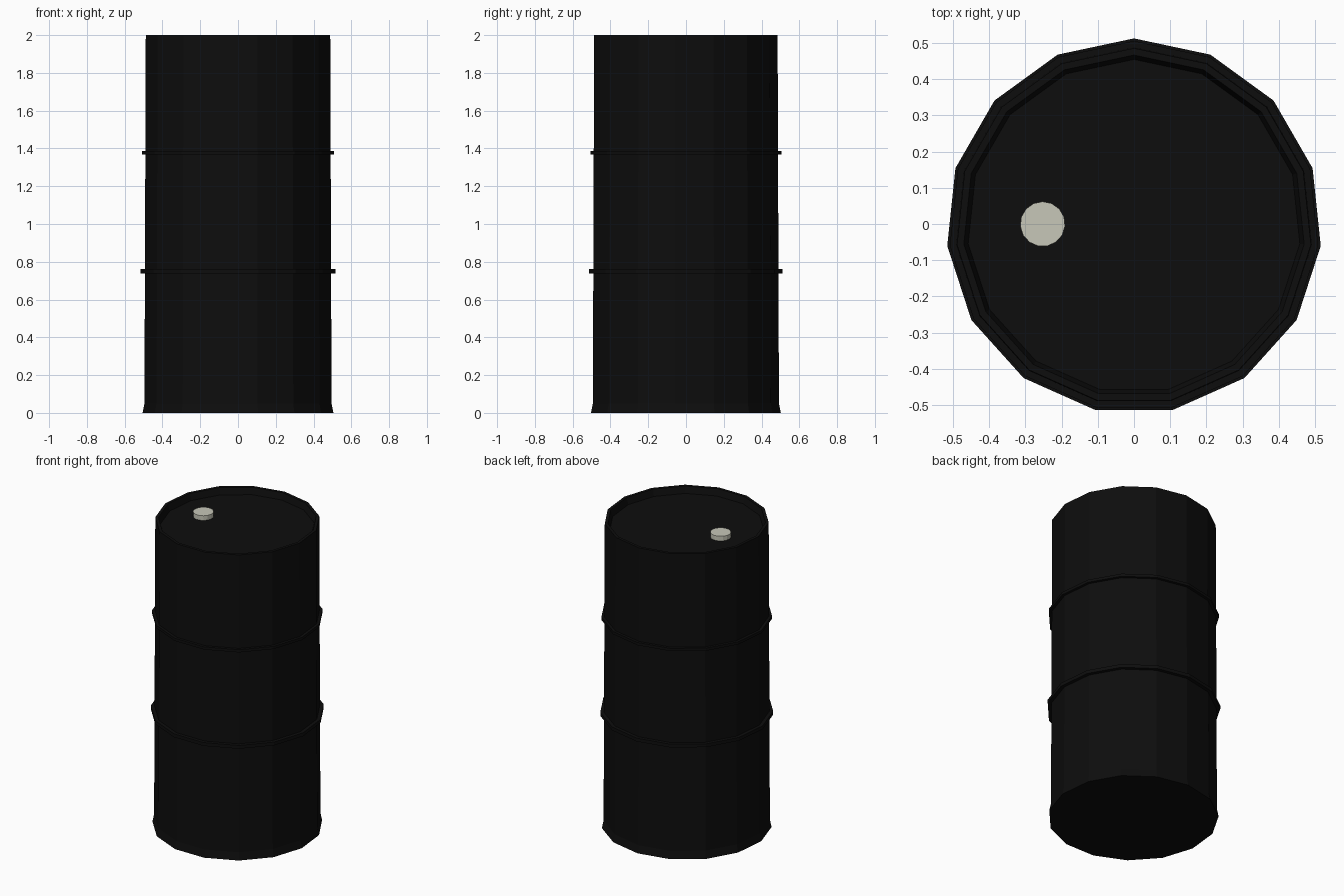
import bpy
import bmesh
from math import cos, sin, tau, pi

if "Cube" in bpy.data.objects:
    bpy.data.objects.remove(bpy.data.objects["Cube"])

SIDES = 15


def material(name, color):
    m = bpy.data.materials.new(name)
    m.diffuse_color = color
    m.use_nodes = True
    m.node_tree.nodes["Principled BSDF"].inputs["Base Color"].default_value = m.diffuse_color
    return m


def lathe(name, profile, mat, location=(0, -0.006, 0), closed=False):
    """Revolve (radius, z) points around z; open profiles get capped ends."""
    bm = bmesh.new()
    rings = [[bm.verts.new((r * cos(pi / 2 + tau * i / SIDES),
                            r * sin(pi / 2 + tau * i / SIDES), z))
              for i in range(SIDES)] for r, z in profile]
    pairs = list(zip(rings, rings[1:]))
    if closed:
        pairs.append((rings[-1], rings[0]))
    else:
        bm.faces.new(rings[0][::-1])
        bm.faces.new(rings[-1])
    for low, high in pairs:
        for i in range(SIDES):
            j = (i + 1) % SIDES
            bm.faces.new((low[i], low[j], high[j], high[i]))
    bmesh.ops.recalc_face_normals(bm, faces=bm.faces)
    mesh = bpy.data.meshes.new(name)
    bm.to_mesh(mesh)
    bm.free()
    mesh.materials.append(mat)
    ob = bpy.data.objects.new(name, mesh)
    ob.location = location
    bpy.context.collection.objects.link(ob)
    return ob


black = material("black_paint", (0.004, 0.004, 0.004, 1))
cream = material("cream_plastic", (0.57, 0.57, 0.48, 1))

# Drum shell: flared foot, slightly tapered wall, rim and recessed lid
lathe("drum_body", [(0.508, 0), (0.498, 0.05), (0.491, 2.0),
                    (0.472, 2.0), (0.46, 1.957)], black)

# Two raised hoops around the wall
for name, z, half, r in (("lower_hoop", 0.75, 0.011, 0.518),
                         ("upper_hoop", 1.378, 0.009, 0.511)):
    lathe(name, [(0.485, z - half), (r, z - half),
                 (r, z + half), (0.485, z + half)], black, closed=True)

# Filler cap on the lid
lathe("filler_cap", [(0.062, 0), (0.062, 0.035)], cream, (-0.252, 0, 1.953))
